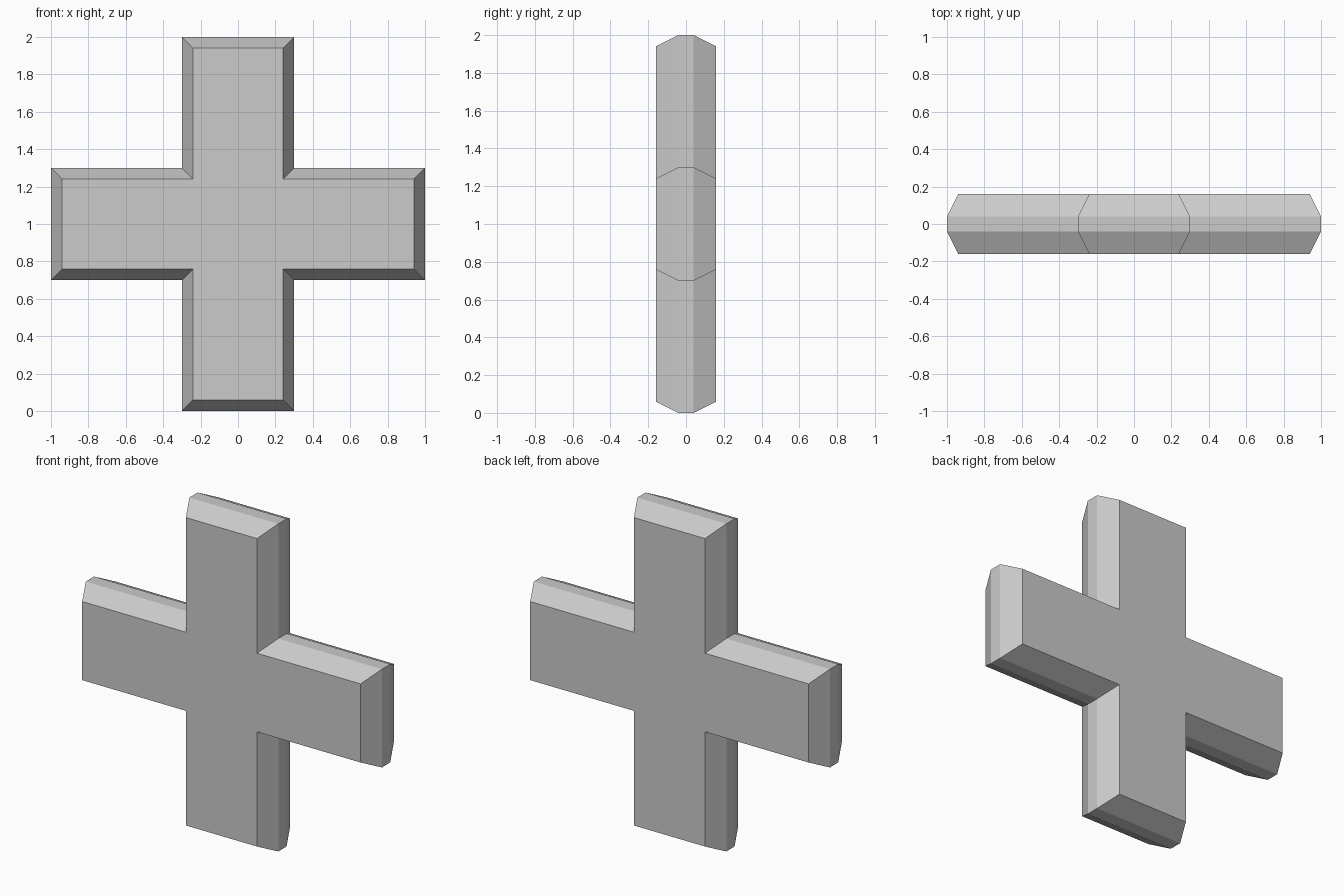
import bpy, bmesh

if "Cube" in bpy.data.objects:
    bpy.data.objects.remove(bpy.data.objects["Cube"])


def cross_ring(bm, y, inset):
    # 12-point plus outline, shrunk evenly by the inset
    a, b = 0.3 - inset, 1.0 - inset
    quarter = [(b, a), (a, a), (a, b)]
    pts = []
    for _ in range(4):
        pts += quarter
        quarter = [(-z, x) for x, z in quarter]
    return [bm.verts.new((x, y, z + 1.0)) for x, z in pts]


# Plus shape: flat rim with a chamfer on the front and back
bm = bmesh.new()
sections = [(-0.16, 0.06), (-0.04, 0.0), (0.04, 0.0), (0.16, 0.06)]
rings = [cross_ring(bm, y, inset) for y, inset in sections]
for r0, r1 in zip(rings, rings[1:]):
    for i in range(12):
        j = (i + 1) % 12
        bm.faces.new((r0[i], r0[j], r1[j], r1[i]))

# Front and back caps
bm.faces.new(rings[0])
bm.faces.new(rings[-1])
bmesh.ops.recalc_face_normals(bm, faces=bm.faces)

mesh = bpy.data.meshes.new("plus_sign")
bm.to_mesh(mesh)
bm.free()
bpy.context.collection.objects.link(bpy.data.objects.new("plus_sign", mesh))
